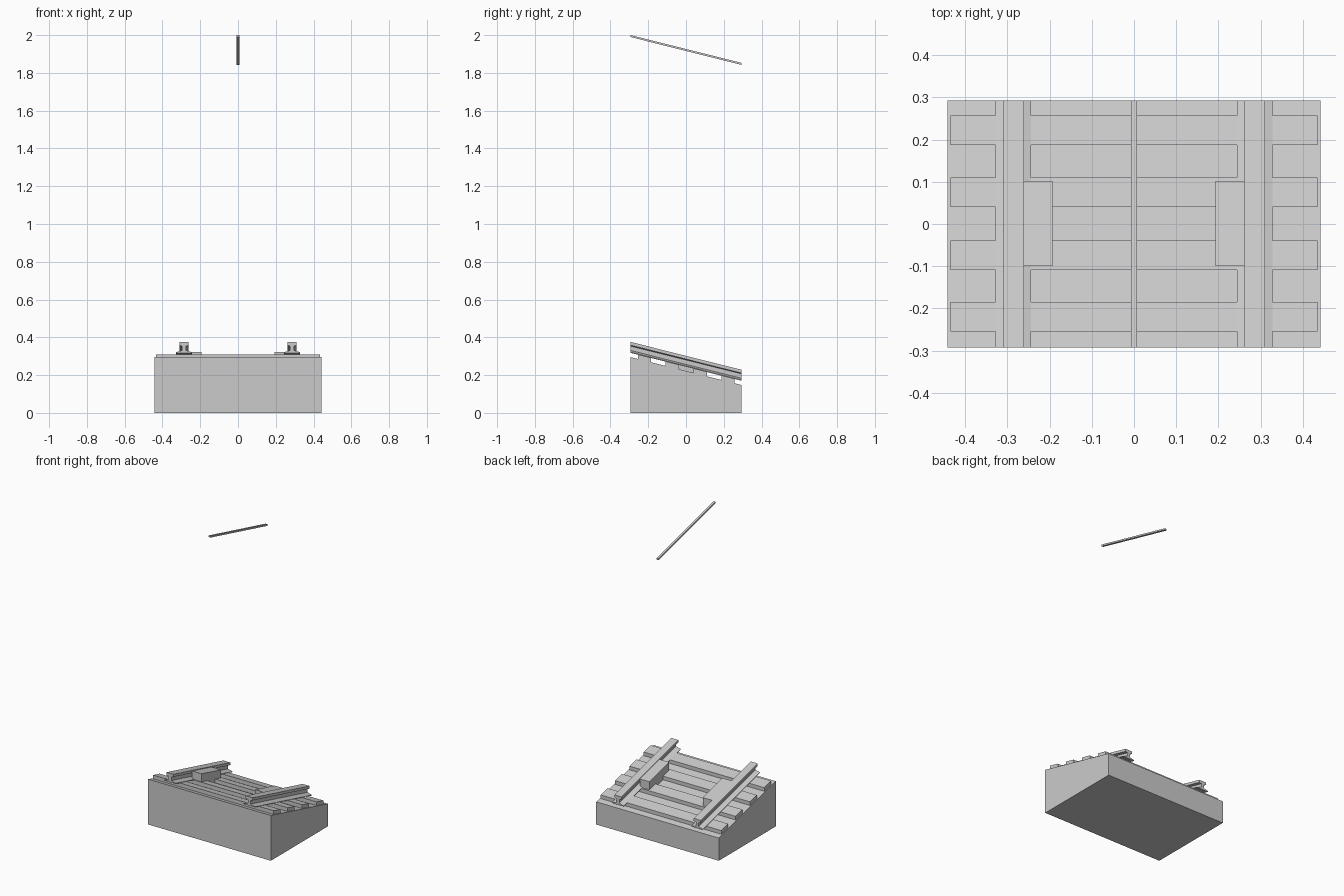
import bpy, bmesh

if "Cube" in bpy.data.objects:
    bpy.data.objects.remove(bpy.data.objects["Cube"])

SLOPE = 0.251      # everything falls towards the back
L = 0.293          # half length in y


def extrude_sloped(name, profile, y0=-L, y1=L, flat_below=None):
    """Sweep an (x, z) profile along the slope; z is the height at y = 0."""
    bm = bmesh.new()
    rings = []
    for y in (y0, y1):
        ring = []
        for x, z in profile:
            flat = flat_below is not None and z <= flat_below
            ring.append(bm.verts.new((x, y, z if flat else z - SLOPE * y)))
        rings.append(ring)
    n = len(profile)
    for i in range(n):
        j = (i + 1) % n
        bm.faces.new((rings[0][i], rings[0][j], rings[1][j], rings[1][i]))
    bm.faces.new(rings[0])
    bm.faces.new(rings[1])
    bmesh.ops.recalc_face_normals(bm, faces=bm.faces[:])
    mesh = bpy.data.meshes.new(name)
    bm.to_mesh(mesh)
    bm.free()
    ob = bpy.data.objects.new(name, mesh)
    bpy.context.collection.objects.link(ob)
    return ob


def rect(x0, x1, z0, z1):
    return [(x0, z0), (x1, z0), (x1, z1), (x0, z1)]


# wedge-shaped ground block
extrude_sloped("ground_base", rect(-0.442, 0.442, 0, 0.2215), flat_below=0)

# four sleepers
for i, y in enumerate((-0.22, -0.074, 0.075, 0.222)):
    extrude_sloped(f"sleeper_{i + 1}", rect(-0.435, 0.435, 0.215, 0.2455),
                   y - 0.035, y + 0.035)

# half of the rail section: flange, web, head
half = [(0.042, 0.244), (0.042, 0.248), (0.010, 0.257), (0.010, 0.280),
        (0.025, 0.285), (0.025, 0.302)]
section = half + [(-x, z) for x, z in reversed(half)]

for side, s in (("left", -1), ("right", 1)):
    # running rail
    extrude_sloped(f"rail_{side}", [(s * 0.286 + x, z) for x, z in section])
    # block beside the inner face of the rail
    x0, x1 = sorted((s * 0.193, s * 0.262))
    extrude_sloped(f"inner_block_{side}", rect(x0, x1, 0.215, 0.298), -0.1, 0.102)

# overhead wire
extrude_sloped("overhead_wire", rect(-0.007, 0.007, 1.916, 1.9265))
